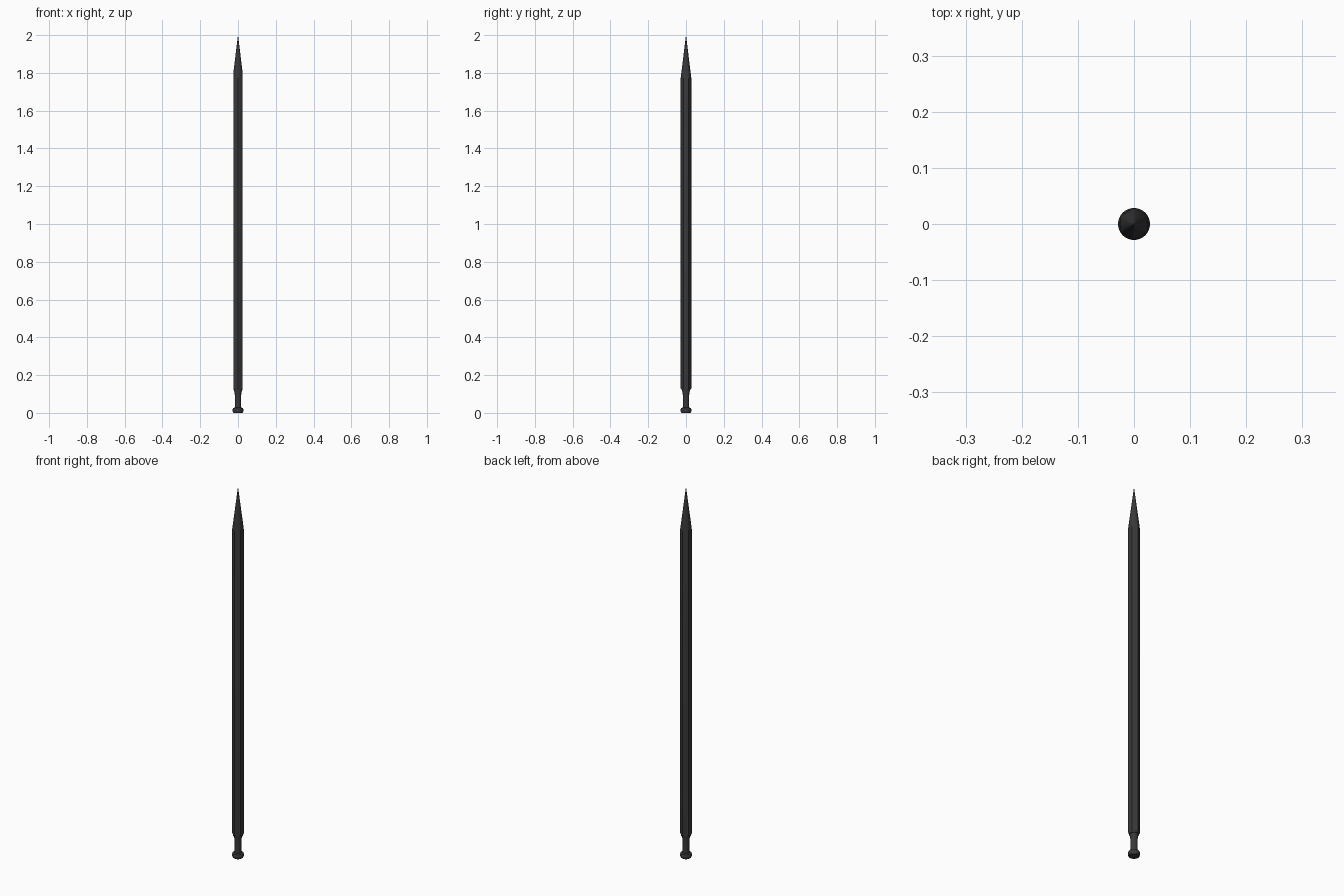
import bpy, bmesh
from math import pi, sin, cos

if "Cube" in bpy.data.objects:
    bpy.data.objects.remove(bpy.data.objects["Cube"])

steel = bpy.data.materials.new("dark_steel")
steel.diffuse_color = (0.04, 0.04, 0.04, 1)
steel.use_nodes = True
steel.node_tree.nodes["Principled BSDF"].inputs["Base Color"].default_value = steel.diffuse_color


def lathe(name, profile, sides, start=0.0):
    """Closed solid of revolution about z from (radius, z) rings, bottom to top."""
    bm = bmesh.new()
    rings = []
    for r, z in profile:
        if r == 0:
            rings.append([bm.verts.new((0, 0, z))] * sides)
        else:
            rings.append([bm.verts.new((r * cos(start + 2 * pi * i / sides),
                                        r * sin(start + 2 * pi * i / sides), z))
                          for i in range(sides)])
    for a, b in zip(rings, rings[1:]):
        for i in range(sides):
            j = (i + 1) % sides
            bm.faces.new(list(dict.fromkeys((a[i], a[j], b[j], b[i]))))
    for ring in (rings[0], rings[-1]):
        if ring[0] is not ring[1]:
            bm.faces.new(ring)
    bmesh.ops.recalc_face_normals(bm, faces=bm.faces)
    mesh = bpy.data.meshes.new(name)
    bm.to_mesh(mesh)
    bm.free()
    obj = bpy.data.objects.new(name, mesh)
    bpy.context.collection.objects.link(obj)
    mesh.materials.append(steel)
    return obj


def smooth(obj):
    bpy.ops.object.select_all(action='DESELECT')
    bpy.context.view_layer.objects.active = obj
    obj.select_set(True)
    bpy.ops.object.shade_smooth_by_angle(angle=0.4)


# Hexagonal bar, corners towards front and back
bar = lathe("hex_bar", [(0.0285, 0.12), (0.0285, 2.02)], 6, pi / 2)

# Turned envelope that sharpens the bar and chamfers its lower end
envelope = lathe("sharpening_cutter",
                 [(0.023, 0.11), (0.025, 0.125), (0.032, 0.137),
                  (0.0357, 1.712), (0.0015, 1.988), (0.0, 2.0)], 48)
envelope.hide_render = True
envelope.hide_viewport = True
cut = bar.modifiers.new("sharpen", 'BOOLEAN')
cut.operation = 'INTERSECT'
cut.solver = 'EXACT'
cut.object = envelope
bpy.context.view_layer.objects.active = bar
bar.select_set(True)
bpy.ops.object.modifier_apply(modifier="sharpen")
bpy.data.objects.remove(envelope)
smooth(bar)

# Round shank with a retaining collar at the foot
shank = lathe("shank_and_collar",
              [(0.022, 0.0), (0.026, 0.003), (0.0285, 0.010), (0.0285, 0.020),
               (0.026, 0.026), (0.017, 0.028), (0.017, 0.095), (0.021, 0.122)], 32)
smooth(shank)
